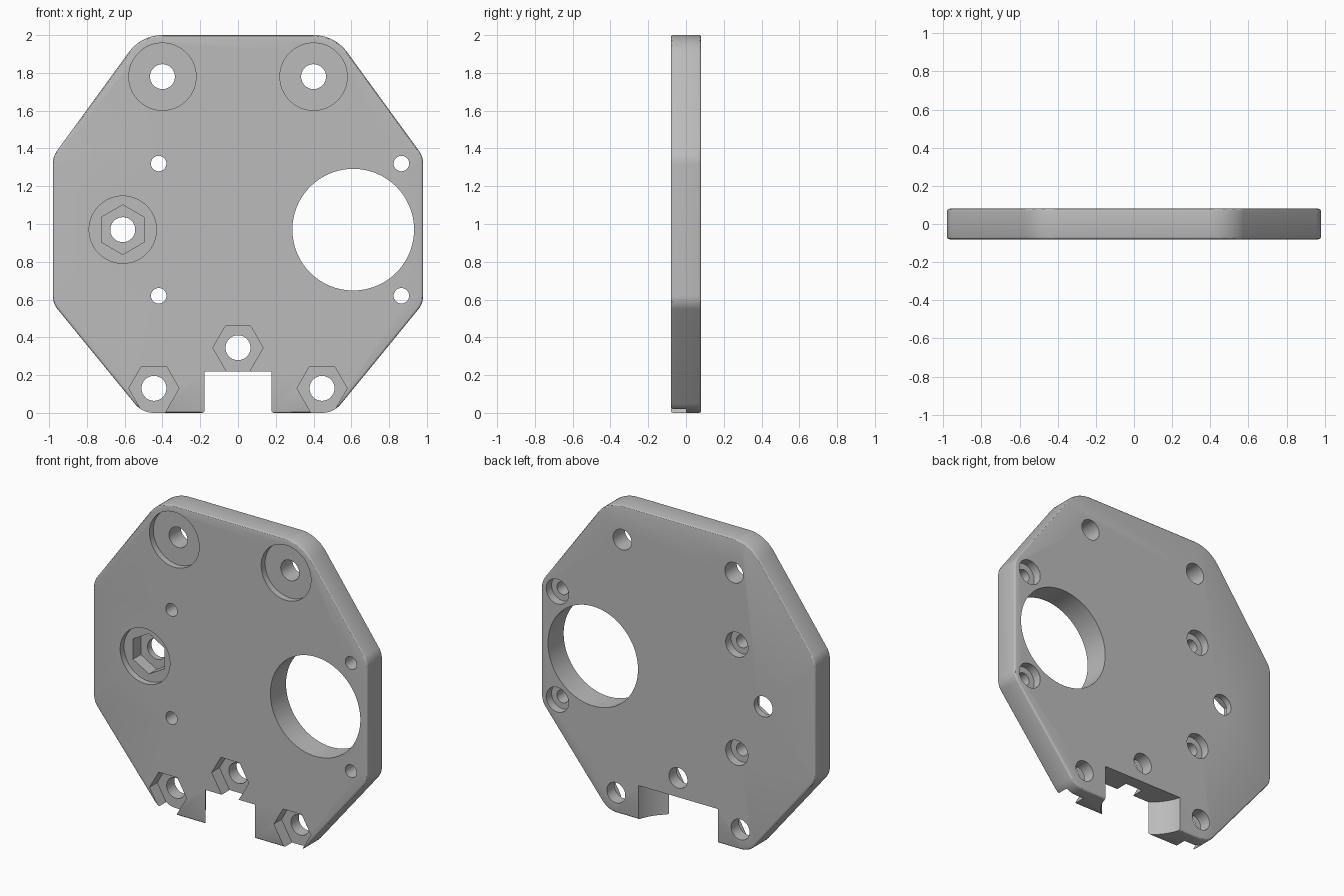
import bpy
import bmesh
from math import sin, cos, pi, radians, sqrt
from mathutils import Vector, Matrix
from mathutils.geometry import convex_hull_2d

cube = bpy.data.objects.get("Cube")
if cube:
    bpy.data.objects.remove(cube)

HALF = 0.08           # half thickness of the plate
FRONT, BACK = -HALF, HALF
BORE = 0.066          # bolt hole radius
NUT = 0.133           # nut pocket corner radius

grey = bpy.data.materials.new("plain_grey")
grey.use_nodes = True
colour = (0.5, 0.5, 0.5, 1)
grey.diffuse_color = colour
grey.node_tree.nodes["Principled BSDF"].inputs["Base Color"].default_value = colour


def ring(x, z, r, n=64, turn=0.0):
    """Points of a regular polygon in the x-z plane."""
    return [(x + r * cos(turn + 2 * pi * i / n), z + r * sin(turn + 2 * pi * i / n))
            for i in range(n)]


def prism(name, points, y0, y1, bevel=0.0):
    """Extrude an x-z outline from y0 to y1, optionally rounding both rims."""
    bm = bmesh.new()
    face = bm.faces.new([bm.verts.new((x, y0, z)) for x, z in points])
    grown = bmesh.ops.extrude_face_region(bm, geom=[face])
    moved = [v for v in grown["geom"] if isinstance(v, bmesh.types.BMVert)]
    bmesh.ops.translate(bm, verts=moved, vec=(0, y1 - y0, 0))
    bmesh.ops.recalc_face_normals(bm, faces=bm.faces)
    if bevel:
        rim = [e for e in bm.edges if abs(e.verts[0].co.y - e.verts[1].co.y) < 1e-5]
        bmesh.ops.bevel(bm, geom=rim, offset=bevel, segments=3, profile=0.5,
                        affect='EDGES')
    return make_object(name, bm)


def make_object(name, bm):
    mesh = bpy.data.meshes.new(name)
    bm.to_mesh(mesh)
    bm.free()
    obj = bpy.data.objects.new(name, mesh)
    mesh.materials.append(grey)
    bpy.context.collection.objects.link(obj)
    return obj


def cut(target, cutter):
    """Subtract the cutter for good and delete it."""
    bpy.context.view_layer.objects.active = target
    mod = target.modifiers.new("cut", 'BOOLEAN')
    mod.operation, mod.solver, mod.object = 'DIFFERENCE', 'EXACT', cutter
    bpy.ops.object.modifier_apply(modifier=mod.name)
    bpy.data.objects.remove(cutter)


def hole(x, z, r, y0=-1, y1=1, n=64, turn=0.0):
    cut(plate, prism("cutter", ring(x, z, r, n, turn), y0, y1))


def open_nut_pocket(x, z):
    """Hexagonal pocket whose lower end runs out through the edge below."""
    points = ring(x, z, NUT, 6)
    for i, side in ((4, 1), (5, -1)):
        px, pz = points[i]
        points[i] = (px + side * 0.02, pz - 0.02 * sqrt(3))
    cut(plate, prism("cutter", points, -1, 0))


# Plate outline: hull around eight corner rounds
corners = []
for s in (-1, 1):
    for x, z, r in ((0.40, 1.78, 0.22), (0.865, 1.32, 0.115),
                    (0.865, 0.62, 0.115), (0.445, 0.13, 0.13)):
        corners += ring(s * x, z, r, 96)
outline = [corners[i] for i in convex_hull_2d([Vector(c) for c in corners])]
plate = prism("mounting_plate", outline, FRONT, BACK, bevel=0.012)

# Bottom notch: upright cylinder clearance, narrower at the front
bm = bmesh.new()
bmesh.ops.create_cone(bm, cap_ends=True, segments=128, radius1=0.295, radius2=0.295,
                      depth=0.6, matrix=Matrix.Translation((0, 0.156, -0.08)))
cut(plate, make_object("cutter", bm))

# Large round opening
hole(0.61, 0.97, 0.322, n=128)

# Upper bolt holes with shallow front recesses
for x in (-0.40, 0.40):
    hole(x, 1.78, 0.178, -1, FRONT + 0.04, n=96)
    hole(x, 1.78, BORE)

# Side bolt hole with recess and nut pocket
hole(-0.61, 0.97, 0.178, -1, FRONT + 0.04, n=96)
hole(-0.61, 0.97, 0.131, -1, 0.04, n=6, turn=radians(30))
hole(-0.61, 0.97, BORE)

# Lower bolt holes with open nut pockets
for x, z in ((-0.445, 0.13), (0, 0.345), (0.445, 0.13)):
    open_nut_pocket(x, z)
    hole(x, z, BORE)

# Small screw holes, counterbored from the back
for x in (-0.42, 0.865):
    for z in (0.62, 1.32):
        hole(x, z, 0.08, BACK - 0.055, 1)
        hole(x, z, 0.041)

# Smooth curves, sharp edges
bpy.ops.object.select_all(action='DESELECT')
plate.select_set(True)
bpy.context.view_layer.objects.active = plate
bpy.ops.object.shade_smooth_by_angle(angle=radians(30))
